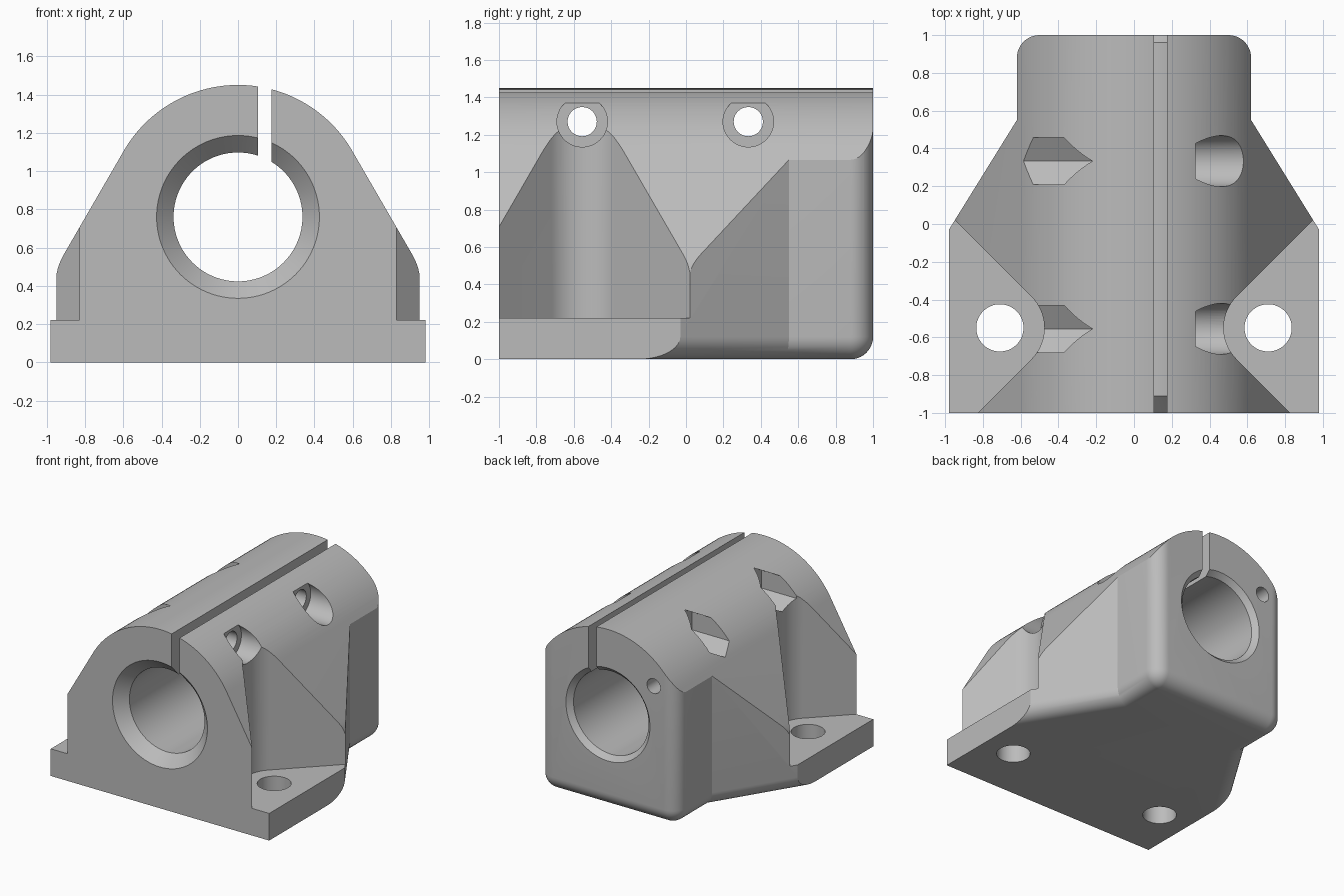
import bpy, bmesh, math
from mathutils import Matrix, Vector

if "Cube" in bpy.data.objects:
    bpy.data.objects.remove(bpy.data.objects["Cube"])

def loft(name, rings):
    """Closed solid through a list of equal-length rings of points."""
    bm = bmesh.new()
    vs = [[bm.verts.new(p) for p in ring] for ring in rings]
    n = len(rings[0])
    for a, b in zip(vs, vs[1:]):
        for i in range(n):
            j = (i + 1) % n
            bm.faces.new((a[i], a[j], b[j], b[i]))
    bm.faces.new(vs[0])
    bm.faces.new(vs[-1])
    bmesh.ops.recalc_face_normals(bm, faces=bm.faces)
    me = bpy.data.meshes.new(name)
    bm.to_mesh(me)
    bm.free()
    ob = bpy.data.objects.new(name, me)
    bpy.context.collection.objects.link(ob)
    return ob

def turned(name, profile, axis, origin, segs=64, phase=0.0):
    """Turned solid: profile is (distance along axis, radius)."""
    u, v = {'X': ((0, 1, 0), (0, 0, 1)), 'Y': ((1, 0, 0), (0, 0, 1)),
            'Z': ((1, 0, 0), (0, 1, 0))}[axis]
    u, v, o = Vector(u), Vector(v), Vector(origin)
    w = Vector([float(c == axis) for c in 'XYZ'])
    ang = [phase + math.tau * i / segs for i in range(segs)]
    return loft(name, [[o + w * t + (u * math.cos(a) + v * math.sin(a)) * r for a in ang]
                       for t, r in profile])

def cut(target, tool, op='DIFFERENCE'):
    m = target.modifiers.new('cut', 'BOOLEAN')
    m.operation, m.solver, m.object = op, 'EXACT', tool
    bpy.context.view_layer.objects.active = target
    bpy.ops.object.modifier_apply(modifier=m.name)
    bpy.data.objects.remove(tool)

def arc(cx, cy, r, a0, a1, n):
    return [(cx + r * math.cos(math.radians(a0 + (a1 - a0) * i / n)),
             cy + r * math.sin(math.radians(a0 + (a1 - a0) * i / n))) for i in range(n + 1)]

def mirrored(half):
    return half + [(-x, y) for x, y in reversed(half)]

# Plan outline, inset by d for the rounded lower edge at the back
NX, NY, C, R = 0.85, 0.527, 0.817, 0.12
def plan(d):
    diag = lambda x: (C - d - NX * x) / NY
    return mirrored([(0.98, -1), (0.98, diag(0.98)), (0.62 - d, diag(0.62 - d))]
                    + arc(0.5, 0.88, R - d, 0, 90, 12))

levels = []
for i in range(11):
    t = math.radians(90 - 9 * i)
    levels.append((min(R * (1 - math.cos(t)), R - 0.004), R * (1 - math.sin(t))))
levels.append((0, 1.6))
body = loft('bearing_housing', [[(x, y, z) for x, y in plan(d)] for d, z in levels])

# Front silhouette: round crown, sloping flanks, softened shoulders
bez = lambda t, a, b, c: (1 - t) ** 2 * a + 2 * t * (1 - t) * b + t * t * c
shoulder = [(bez(i / 6, 0.953, 0.953, 0.913), bez(i / 6, 0.41, 0.49, 0.56)) for i in range(7)]
sil = mirrored([(1.1, -0.1), (1.1, 0.3), (0.953, 0.3)] + shoulder
               + arc(0, 0.76, 0.69, 30, 89, 24))
cut(body, loft('silhouette', [[(x, y, z) for x, z in sil] for y in (-1.1, 1.1)]), 'INTERSECT')

# Shaft bore with a lead-in chamfer at each end
cut(body, turned('bore', [(-1.05, 0.475), (-0.91, 0.337), (0.96, 0.337), (1.05, 0.427)],
                 'Y', (0, 0, 0.76), 96))

# Clamping slot
slot = [(0.105, 0.9), (0.175, 0.9), (0.175, 1.6), (0.105, 1.6)]
cut(body, loft('slot', [[(x, y, z) for x, z in slot] for y in (-1.1, 1.1)]))

# Mounting bolt pockets and holes on both sides
pocket = arc(0.71, -0.55, 0.235, 135, 225, 24) + [(1.244, -1.416), (1.244, 0.316)]
for s in (1, -1):
    cut(body, loft('pocket', [[(s * x, y, z) for x, y in pocket] for z in (0.22, 1.8)]))
    cut(body, turned('bolt_hole', [(-0.1, 0.125), (0.4, 0.125)], 'Z', (s * 0.71, -0.55, 0)))

# Clamp screws: counterbore on the right, hexagonal nut pocket on the left
for y in (-0.555, 0.333):
    cut(body, turned('screw', [(-0.4, 0.078), (0.325, 0.078), (0.325, 0.135), (1.2, 0.135)],
                     'X', (0, y, 1.27), 48))
    cut(body, turned('nut', [(-1.2, 0.144), (-0.2, 0.144)], 'X', (0, y, 1.27), 6, math.pi / 6))

# Small blind hole in the back face
cut(body, turned('pin_hole', [(0.65, 0.06), (1.1, 0.06)], 'Y', (-0.41, 0, 1.1), 32))

# Finish
mat = bpy.data.materials.new('light_grey')
mat.diffuse_color = (0.5, 0.5, 0.5, 1)
mat.use_nodes = True
mat.node_tree.nodes["Principled BSDF"].inputs["Base Color"].default_value = mat.diffuse_color
body.data.materials.clear()
body.data.materials.append(mat)
for p in body.data.polygons:
    p.material_index = 0
bpy.ops.object.select_all(action='DESELECT')
body.select_set(True)
bpy.context.view_layer.objects.active = body
bpy.ops.object.shade_smooth_by_angle(angle=math.radians(25))
